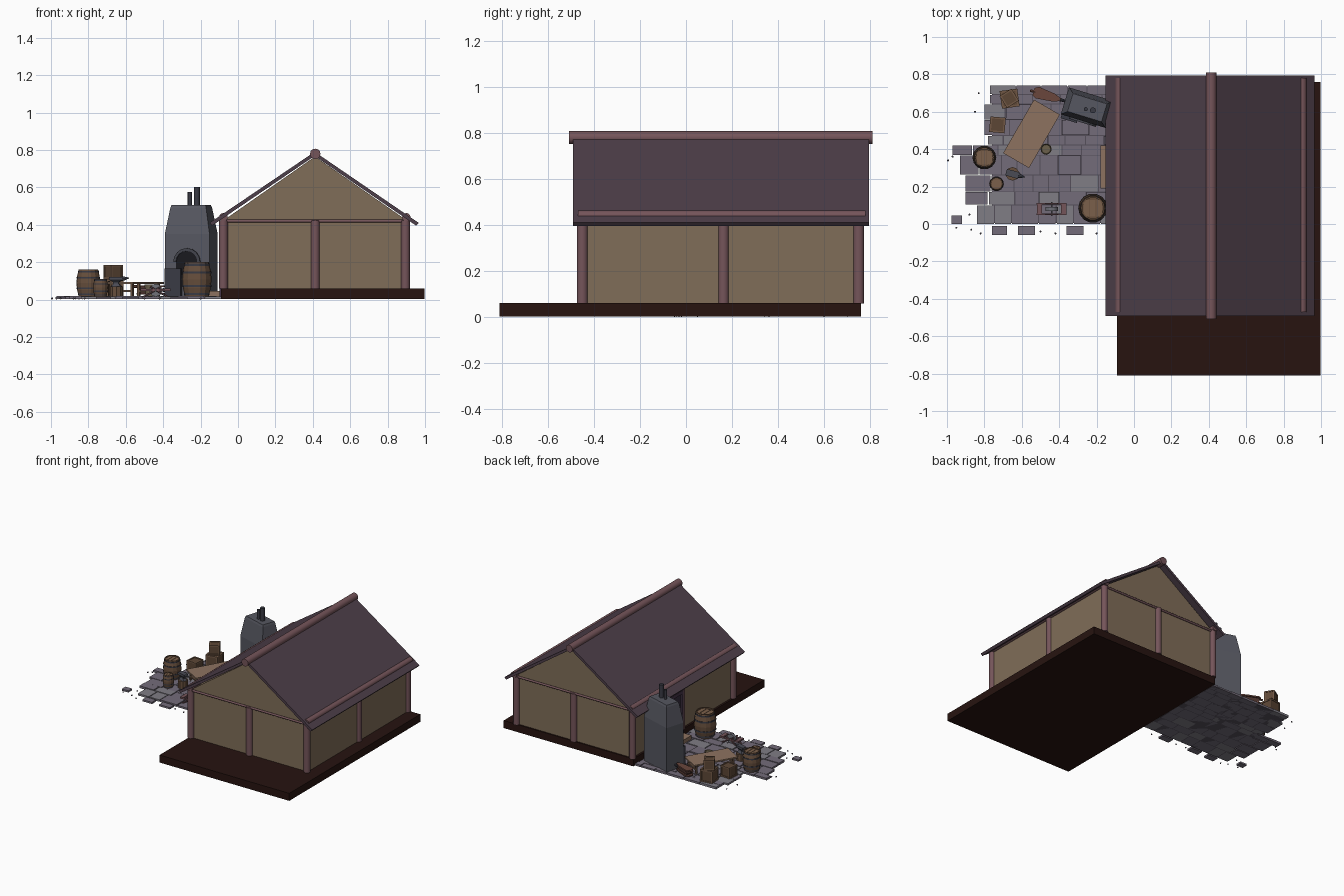
import bpy, bmesh, math, random
from mathutils import Matrix, Vector

if "Cube" in bpy.data.objects:
    bpy.data.objects.remove(bpy.data.objects["Cube"])

random.seed(4)
mats = {}


def material(hexcol):
    if hexcol not in mats:
        m = bpy.data.materials.new("paint_" + hexcol)
        rgb = [(int(hexcol[i:i + 2], 16) / 255) ** 2.2 for i in (0, 2, 4)]
        m.diffuse_color = (*rgb, 1)
        m.use_nodes = True
        m.node_tree.nodes["Principled BSDF"].inputs["Base Color"].default_value = m.diffuse_color
        mats[hexcol] = m
    return mats[hexcol]


def make(name, bm, col, loc=(0, 0, 0), rot=0, smooth=False):
    bmesh.ops.recalc_face_normals(bm, faces=bm.faces)
    if smooth:
        for f in bm.faces:
            f.smooth = len(f.verts) <= 4
        for e in bm.edges:
            e.smooth = len(e.link_faces) == 2 and e.calc_face_angle(0) < math.radians(50)
    me = bpy.data.meshes.new(name)
    bm.to_mesh(me)
    bm.free()
    me.materials.append(material(col))
    ob = bpy.data.objects.new(name, me)
    ob.location, ob.rotation_euler.z = loc, math.radians(rot)
    bpy.context.collection.objects.link(ob)
    return ob


def box(bm, x0, x1, y0, y1, z0, z1):
    m = Matrix.Translation(((x0 + x1) / 2, (y0 + y1) / 2, (z0 + z1) / 2))
    bmesh.ops.create_cube(bm, size=1, matrix=m @ Matrix.Diagonal((x1 - x0, y1 - y0, z1 - z0, 1)))


def rod(bm, a, b, r, n=12, r2=None):
    a, b = Vector(a), Vector(b)
    m = Matrix.Translation((a + b) / 2) @ (b - a).to_track_quat('Z', 'Y').to_matrix().to_4x4()
    bmesh.ops.create_cone(bm, cap_ends=True, segments=n, radius1=r, radius2=r if r2 is None else r2,
                          depth=(b - a).length, matrix=m)


def loft(bm, rings):
    rows = [[bm.verts.new(p) for p in ring] for ring in rings]
    for a, b in zip(rows, rows[1:]):
        for i in range(len(a)):
            j = (i + 1) % len(a)
            bm.faces.new((a[i], a[j], b[j], b[i]))
    bm.faces.new(rows[0][::-1])
    bm.faces.new(rows[-1])


def prism(bm, pts, y0, y1):
    loft(bm, [[(x, y, z) for x, z in pts] for y in (y0, y1)])


def lathe(bm, prof, n=14):
    loft(bm, [[(r * math.cos(k * math.tau / n), r * math.sin(k * math.tau / n), z) for k in range(n)]
              for r, z in prof])


def simple(name, col, fn, *args, smooth=False, loc=(0, 0, 0), rot=0):
    bm = bmesh.new()
    fn(bm, *args)
    return make(name, bm, col, loc, rot, smooth)


WOOD, PLANK, IRON, BARREL, STONE = "74555a", "8c7260", "3c3d46", "67503f", "736c79"

# House: plinth, walls with gables, roof
simple("plinth", "2b1a17", box, -.09, .997, -.81, .76, .003, .06)
simple("walls", "7f6d59", prism, [(-.075, .06), (.9, .06), (.9, .425), (.412, .765), (-.075, .425)], -.45, .75)
simple("roof", "4f414b", prism, [(-.152, .41), (.41, .79), (.966, .41), (.953, .395), (.41, .768), (-.139, .395)],
       -.491, .795)
simple("ridge_log", WOOD, rod, (.413, -.508, .779), (.413, .81, .779), .028, smooth=True)

# Posts at corners and wall middles
bm = bmesh.new()
for x in (-.078, .413, .895):
    for y in (-.45, .163, .75):
        if x != .413 or y != .163:
            rod(bm, (x, y, .058), (x, y, .424), .024)
make("posts", bm, WOOD, smooth=True)

# Purlins poking through the roof, thin cross beams on the gables
bm = bmesh.new()
for x in (-.078, .9):
    rod(bm, (x, -.47, .44), (x, .78, .44), .023)
for y in (-.455, .755):
    rod(bm, (-.08, y, .42), (.9, y, .42), .008, 8)
make("purlins_and_beams", bm, WOOD, smooth=True)

# Side door and step
simple("door", "3a3140", box, -.09, -.07, .19, .4, .02, .34)
bm = bmesh.new()
for y in (.18, .41):
    box(bm, -.1, -.07, y - .013, y + .013, .01, .36)
box(bm, -.1, -.07, .167, .423, .335, .36)
make("door_frame", bm, "47384a")
simple("door_step", PLANK, box, -.18, -.1, .19, .42, .01, .045)

# Paved yard: rows of uneven slabs (y start, y end, left x)
rows = [(0, .1, -.84), (.105, .17, -.9), (.175, .26, -.9), (.265, .365, -.93), (.37, .42, -.97),
        (.425, .47, -.78), (.475, .555, -.8), (.56, .64, -.8), (.645, .69, -.77), (.695, .74, -.77)]
slabs = [bmesh.new(), bmesh.new()]
for y0, y1, x in rows:
    while x < -.13:
        w = min(random.uniform(.08, .15), -.085 - x)
        bm = slabs[random.random() < .2]
        box(bm, x, x + w - .006, y0, y1, .002, random.uniform(.014, .02))
        x += w
for x0, x1 in ((-.76, -.68), (-.62, -.53), (-.36, -.27)):
    box(slabs[0], x0, x1, -.06, -.01, .002, .015)
box(slabs[0], -.975, -.92, 0, .045, .002, .015)
make("paving_slabs", slabs[0], STONE)
make("worn_paving_slabs", slabs[1], "7f7c84")
simple("mortar_bed", "55505a", box, -.76, -.09, .005, .735, .002, .011)

# Pebbles round the yard edge
bm = bmesh.new()
for x, y in ((-.994, .34), (-.97, .36), (-.95, -.02), (-.87, -.03), (-.88, .05), (-.82, -.05), (-.5, -.04),
             (-.42, -.05), (-.2, -.05), (-.85, .6), (-.83, .7)):
    bmesh.ops.create_icosphere(bm, subdivisions=1, radius=.006, matrix=Matrix.Translation((x, y, .006)))
make("pebbles", bm, STONE)


# Furnace: tapered block with arched mouth and two flues
def rect(w, d, z):
    return [(-w / 2, -d / 2, z), (w / 2, -d / 2, z), (w / 2, d / 2, z), (-w / 2, d / 2, z)]


F = dict(loc=(-.25, .622, 0), rot=-17)
simple("furnace_body", "575861", loft, [rect(.25, .15, .01), rect(.25, .15, .35), rect(.2, .11, .49),
                                        rect(.19, .1, .505), rect(.17, .08, .505)], **F)
arch = [(math.cos(a * math.pi / 8), math.sin(a * math.pi / 8)) for a in range(9)]
simple("furnace_mouth", "1f1f24", prism, [(c * .06, .2 + s * .06) for c, s in arch] + [(-.06, .13), (.06, .13)],
       -.078, -.06, **F)
simple("furnace_arch", "45464e", prism, [(c * .075, .2 + s * .075) for c, s in arch] +
       [(c * .06, .2 + s * .06) for c, s in arch[::-1]], -.085, -.06, **F)
simple("furnace_ash_bin", IRON, box, -.12, -.03, -.095, -.06, .015, .165, **F)
bm = bmesh.new()
rod(bm, (-.005, -.01, .49), (-.005, -.01, .575), .011, 10)
rod(bm, (.033, -.005, .49), (.033, -.005, .603), .016, 10)
make("furnace_flues", bm, IRON, smooth=True, **F)


# Barrels with iron hoops and lid battens
def barrel(name, x, y, r, h):
    loc = (x, y, .016)
    simple(name + "_staves", BARREL, lathe, [(.8 * r, 0), (.93 * r, .25 * h), (.98 * r, .5 * h), (.93 * r, .75 * h),
                                             (.8 * r, h), (.7 * r, h), (.7 * r, .94 * h)], loc=loc)
    bm = bmesh.new()
    for t, k in ((.08, .86), (.3, .97), (.7, .97), (.92, .86)):
        lathe(bm, [(k * r * .8, (t - .03) * h), (k * r, (t - .03) * h), (k * r, (t + .03) * h), (k * r * .8, (t + .03) * h)]
              if t < .9 else [(k * r, (t - .03) * h), (k * r, (t + .03) * h), (.8 * r, (t + .03) * h), (.8 * r, (t - .03) * h)])
    make(name + "_hoops", bm, IRON, loc)
    bm = bmesh.new()
    for i in (-1, 0, 1):
        box(bm, (i * .42 - .19) * r, (i * .42 + .19) * r, -.55 * r, .55 * r, .93 * h, .97 * h)
    make(name + "_lid", bm, "7a604c", loc)


barrel("large_barrel", -.22, .085, .08, .185)
barrel("medium_barrel", -.8, .355, .065, .145)
barrel("small_barrel", -.735, .215, .04, .095)


# Crates: panel cube inside an edge frame
def crate(name, x, y, z, s, rot):
    h, t = s / 2, s * .12
    simple(name + "_panels", "5d4838", box, -h + .004, h - .004, -h + .004, h - .004, .004, s - .004, loc=(x, y, z), rot=rot)
    bm = bmesh.new()
    for a in (-h, h - t):
        for b in (-h, h - t):
            box(bm, a, a + t, b, b + t, 0, s)
            box(bm, -h, h, a, a + t, b + h, b + h + t)
            box(bm, a, a + t, -h, h, b + h, b + h + t)
    make(name + "_frame", bm, "705846", (x, y, z), rot)


crate("lower_crate", -.665, .67, .016, .095, 8)
crate("upper_crate", -.667, .672, .111, .075, 32)
crate("single_crate", -.73, .53, .016, .083, -5)

# Work table
T = dict(loc=(-.548, .482, 0), rot=60)
simple("table_top", PLANK, box, -.165, .165, -.08, .08, .082, .093, **T)
bm = bmesh.new()
for x in (-.14, .14):
    for y in (-.06, .06):
        box(bm, x - .007, x + .007, y - .007, y + .007, .014, .083)
    box(bm, x - .005, x + .005, -.06, .06, .04, .05)
make("table_legs", bm, "6b5546", **T)

# Anvil on a stump
simple("anvil_stump", BARREL, rod, (-.65, .268, .014), (-.65, .268, .07), .036, 10)
A = dict(loc=(-.65, .268, .07), rot=-15)
bm = bmesh.new()
loft(bm, [rect(.055, .036, 0), rect(.03, .02, .014), rect(.03, .02, .024), rect(.07, .036, .034), rect(.07, .036, .05)])
rod(bm, (.033, 0, .042), (.07, 0, .045), .014, 8, .002)
make("anvil", bm, "4b4c55", **A)

# Water bucket
simple("bucket", "6b604c", lathe, [(.024, 0), (.03, .065), (.026, .065), (.024, .05)], 12, loc=(-.47, .4, .016))

# Grindstone on a crossed-leg stand
G = dict(loc=(-.44, .08, .014))
bm = bmesh.new()
for y in (-.028, .028):
    box(bm, -.08, .08, y - .005, y + .005, .033, .043)
    for s in (-1, 1):
        rod(bm, (-.065 * s, y, 0), (.03 * s, y, .055), .005, 6)
for x in (-.065, .065):
    box(bm, x - .014, x + .014, -.033, .033, .035, .046)
make("grindstone_stand", bm, WOOD, **G)
bm = bmesh.new()
rod(bm, (0, -.01, .036), (0, .01, .036), .034, 14)
rod(bm, (0, -.038, .036), (0, .038, .036), .005, 8)
make("grindstone_wheel", bm, "6f7078", **G)

# Bellows beside the furnace
B = dict(loc=(-.46, .685, .016), rot=-17)
bm = bmesh.new()
for z in (.01, .05):
    loft(bm, [[(x, y, z + dz) for x, y in ((-.08, -.02), (-.06, -.032), (.03, -.022), (.07, -.008), (.07, .008),
                                           (.03, .022), (-.06, .032), (-.08, .02))] for dz in (0, .01)])
rod(bm, (-.1, 0, .055), (-.07, 0, .055), .008, 6)
make("bellows_boards", bm, "69483f", **B)
simple("bellows_leather", "4a3530", loft, [[(x * k, y * k, z) for x, y in ((-.065, -.024), (.05, -.01), (.05, .01), (-.065, .024))]
                                           for z, k in ((.02, .95), (.035, 1.08), (.05, .95))], **B)
simple("bellows_nozzle", IRON, rod, (.06, 0, .035), (.11, 0, .035), .01, 8, .006, **B)
